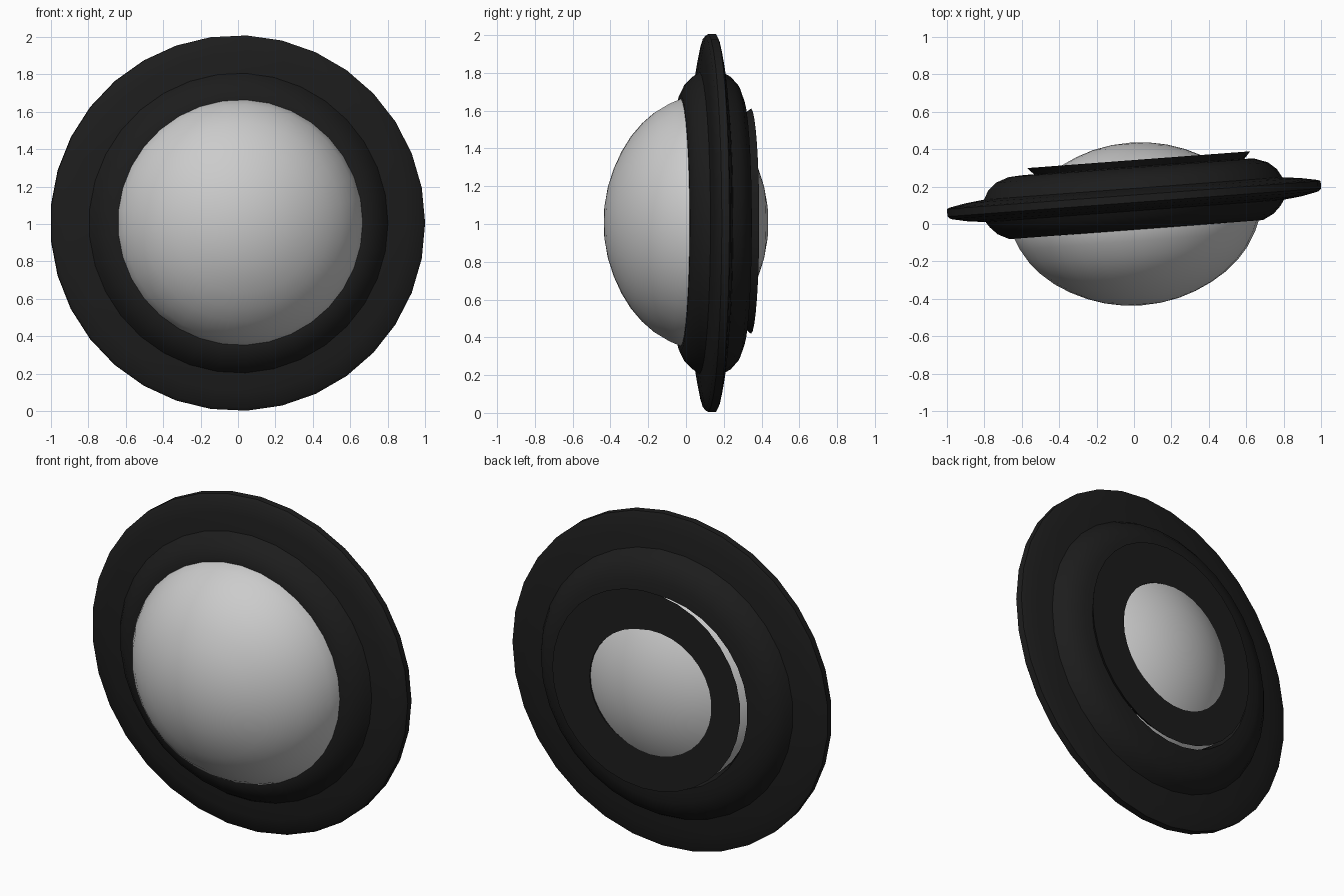
import bpy, bmesh, math

if "Cube" in bpy.data.objects:
    bpy.data.objects.remove(bpy.data.objects["Cube"])

TILT = math.radians(4.3)

black = bpy.data.materials.new("black")
black.diffuse_color = (0.012, 0.012, 0.012, 1)
black.use_nodes = True
black.node_tree.nodes["Principled BSDF"].inputs["Base Color"].default_value = black.diffuse_color


def lathe(name, profile, sides, location, closed, mat=None, sharp=30):
    """Revolve (radius, y) points around the local y axis."""
    bm = bmesh.new()
    rings = []
    for i in range(sides):
        a = 2 * math.pi * i / sides
        rings.append([bm.verts.new((r * math.cos(a), y, r * math.sin(a))) for r, y in profile])
    count = len(profile)
    for i in range(sides):
        cur, nxt = rings[i], rings[(i + 1) % sides]
        for j in range(count if closed else count - 1):
            k = (j + 1) % count
            bm.faces.new((cur[j], cur[k], nxt[k], nxt[j]))
    bmesh.ops.remove_doubles(bm, verts=bm.verts, dist=1e-5)
    bmesh.ops.recalc_face_normals(bm, faces=bm.faces)
    mesh = bpy.data.meshes.new(name)
    bm.to_mesh(mesh)
    bm.free()
    obj = bpy.data.objects.new(name, mesh)
    bpy.context.collection.objects.link(obj)
    obj.location = location
    obj.rotation_euler.z = TILT
    if mat:
        mesh.materials.append(mat)
    bpy.ops.object.select_all(action='DESELECT')
    obj.select_set(True)
    bpy.context.view_layer.objects.active = obj
    bpy.ops.object.shade_smooth_by_angle(angle=math.radians(sharp))
    return obj


# Grey lens: one half profile, mirrored front to back
half = [(0, 0.435), (0.10, 0.429), (0.20, 0.41), (0.29, 0.38), (0.38, 0.338),
        (0.46, 0.288), (0.53, 0.228), (0.585, 0.165), (0.63, 0.09)]
lens_profile = [(r, -y) for r, y in half] + [(0.655, -0.03), (0.66, 0.02)] + half[::-1]
lathe("lens_dome", lens_profile, 33, (0.01, 0, 1.008), False)

# Black housing with rounded shoulders and a thin tapered flange
housing_profile = [(0.645, -0.03), (0.68, -0.03), (0.74, 0.0), (0.78, 0.04), (0.80, 0.07),
                   (0.90, 0.082), (0.985, 0.10), (1.002, 0.115), (1.002, 0.155), (0.985, 0.162),
                   (0.90, 0.178), (0.80, 0.19), (0.775, 0.235), (0.73, 0.275),
                   (0.66, 0.30), (0.58, 0.305), (0.56, 0.24), (0.62, 0.05)]
lathe("housing_ring", housing_profile, 33, (0.008, 0, 1.005), True, black, 40)

# Black back plate, slightly off centre, with an undercut rim
plate_profile = [(0.36, 0.344), (0.597, 0.344), (0.56, 0.302), (0.54, 0.325), (0.36, 0.335)]
lathe("back_plate", plate_profile, 33, (0.05, 0, 1.015), True, black)
